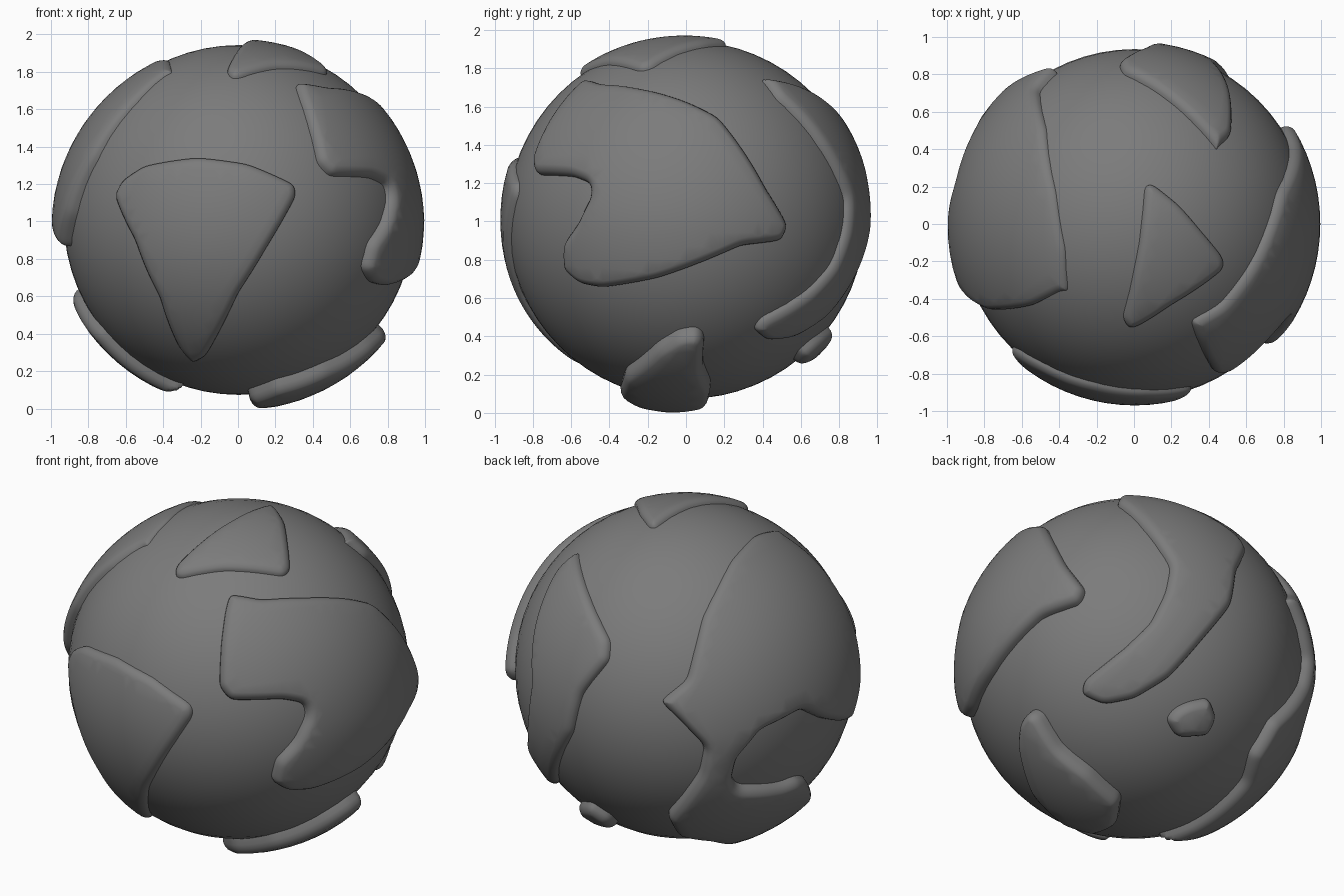
import bpy, bmesh
from math import radians, sin, cos, sqrt
from mathutils import Vector
from mathutils.kdtree import KDTree
from mathutils.geometry import delaunay_2d_cdt

if "Cube" in bpy.data.objects:
    bpy.data.objects.remove(bpy.data.objects["Cube"])

CENTRE = Vector((0.004, 0, 1.008))
R = 0.935
# viewing directions used to sketch the coast lines: azimuth, elevation, height of the centre
VIEWS = {"front": (0, 0, 1.01), "right": (90, 0, 1.01), "top": (0, 90, 0),
         "back_left": (215, 27, 0), "back_right": (142, -32, 0)}

GREY = bpy.data.materials.new("dark_grey")
GREY.diffuse_color = (0.2, 0.2, 0.2, 1)
GREY.use_nodes = True
GREY.node_tree.nodes["Principled BSDF"].inputs["Base Color"].default_value = GREY.diffuse_color


def on_globe(view, u, v):
    """Drop a sketched point onto the globe, as a unit direction."""
    a, e, v0 = VIEWS[view]
    a, e = radians(a), radians(e)
    right = Vector((cos(a), sin(a), 0))
    up = Vector((-sin(e) * sin(a), sin(e) * cos(a), cos(e)))
    v -= v0
    depth = sqrt(max(0, R * R - u * u - v * v))
    return (right * u + up * v + right.cross(up) * depth).normalized()


def smooth_loop(pts, step=0.016, passes=6):
    out = []
    for a, b in zip(pts, pts[1:] + pts[:1]):
        n = max(1, round((b - a).length / step))
        out += [a.lerp(b, i / n).normalized() for i in range(n)]
    for _ in range(passes):
        out = [(out[i - 1] + p * 2 + out[(i + 1) % len(out)]).normalized()
               for i, p in enumerate(out)]
    return out


def finish(name, bm):
    mesh = bpy.data.meshes.new(name)
    bm.to_mesh(mesh)
    bm.free()
    for p in mesh.polygons:
        p.use_smooth = True
    mesh.materials.append(GREY)
    ob = bpy.data.objects.new(name, mesh)
    ob.location = CENTRE
    bpy.context.collection.objects.link(ob)


# even spread of points for the plate interiors
bm = bmesh.new()
bmesh.ops.create_icosphere(bm, subdivisions=5, radius=1)
SPREAD = [v.co.normalized() for v in bm.verts]
bm.free()


def plate(name, height, *sketch, edge=0.065, tilt=0.0):
    """Raised plate with a rounded rim, hugging the globe; tilt thins it towards the top."""
    loop = smooth_loop([on_globe(view, u, v) for view, pts in sketch for u, v in pts])
    n = len(loop)
    kd = KDTree(n)
    for i, p in enumerate(loop):
        kd.insert(p, i)
    kd.balance()
    mid = sum(loop, Vector()).normalized()
    rot = mid.to_track_quat('Z', 'Y')
    inv = rot.inverted()

    def flat(d):
        q = inv @ d
        return Vector((q.x, q.y)) * 2 / (1 + q.z)

    verts = [flat(p) for p in loop]
    area = sum(a.x * b.y - a.y * b.x for a, b in zip(verts, verts[1:] + verts[:1]))
    side = 1 if area > 0 else -1
    # rings that carry the rounded rim
    for off in (0.008, 0.02, 0.036, 0.052):
        for i, p in enumerate(loop):
            inward = p.cross(loop[(i + 1) % n] - loop[i - 1]).normalized() * side
            q = (p + inward * off).normalized()
            if kd.find(q)[2] > off * 0.8:
                verts.append(flat(q))
    low = min(p.dot(mid) for p in loop)
    verts += [flat(d) for d in SPREAD if d.dot(mid) > low and kd.find(d)[2] > edge]
    res = delaunay_2d_cdt(verts, [(i, (i + 1) % n) for i in range(n)], [], 1, 1e-5)
    bm = bmesh.new()
    made = []
    for p in res[0]:
        s = p.length_squared / 4
        d = rot @ Vector((p.x / (1 + s), p.y / (1 + s), (1 - s) / (1 + s)))
        t = min(1, kd.find(d)[2] / edge)
        h = height - tilt * max(0, d.z) + 0.012
        made.append(bm.verts.new(d * (R - 0.012 + h * sqrt(1 - (1 - t) ** 2))))
    for f in res[2]:
        bm.faces.new([made[i] for i in f])
    bmesh.ops.delete(bm, geom=[v for v in bm.verts if not v.link_faces], context='VERTS')
    for f in bm.faces:
        f.normal_update()
        if f.normal.dot(f.calc_center_median()) < 0:
            f.normal_flip()
    finish(name, bm)


# globe
bm = bmesh.new()
bmesh.ops.create_uvsphere(bm, u_segments=64, v_segments=32, radius=R)
finish("globe", bm)

# kite on the front
plate("front_plate", 0.035, ("front", [
    (-.66, 1.14), (-.62, 1.22), (-.5, 1.3), (-.22, 1.345), (.05, 1.31), (.3, 1.2), (.31, 1.14),
    (.15, .86), (0, .62), (-.17, .29), (-.24, .25), (-.31, .32), (-.42, .6), (-.55, .9)]))

# large notched plate on the right
plate("right_plate", 0.057,
      ("right", [(-.58, 1.233), (-.49, 1.196), (-.487, 1.13), (-.555, .99), (-.627, .89),
                 (-.625, .755), (-.54, .68), (-.424, .66), (-.136, .71), (.283, .875),
                 (.49, .9), (.525, .98), (.414, 1.17), (.168, 1.54), (.02, 1.615),
                 (-.24, 1.69)]),
      ("front", [(.45, 1.71), (.295, 1.735), (.32, 1.66), (.365, 1.52), (.415, 1.31),
                 (.48, 1.24)]), tilt=0.025)

# triangle near the top
plate("top_plate", 0.032, ("top", [
    (.05, .21), (.09, .22), (.24, .1), (.36, -.04), (.475, -.18), (.475, -.24), (.4, -.3),
    (.2, -.43), (0, -.555), (-.04, -.555), (-.07, -.5), (-.03, -.35), (.02, -.1), (.04, .08)]))

# large left plate with a bay and a tail curling underneath
plate("left_plate", 0.066,
      ("top", [(-.35, -.37), (-.366, -.134), (-.414, .16), (-.468, .508), (-.505, .71)]),
      ("back_left", [(-.14, -.21), (-.03, -.314), (.103, -.449), (.076, -.584), (-.1, -.8)]),
      ("back_right", [(.62, -.43), (.59, -.58), (.35, -.81), (.13, -.9)]),
      ("front", [(-.35, .15), (-.55, .265), (-.72, .43)]),
      ("back_left", [(.645, -.6), (.6, -.6), (.51, -.638), (.281, -.654), (.25, -.61),
                     (.276, -.503), (.4, -.357), (.616, -.243), (.73, -.29), (.82, -.3)]),
      ("front", [(-.895, .86), (-.862, 1.04), (-.75, 1.333), (-.54, 1.637), (-.385, 1.785)]),
      tilt=0.05)

# winding plate across the back
plate("back_plate", 0.04,
      ("back_left", [(-.584, .65), (-.546, .443), (-.405, .119), (-.412, .01), (-.56, -.17)]),
      ("back_right", [(.5, .37), (.357, .2), (.168, -.016), (-.02, -.135), (-.184, -.172),
                      (-.31, -.12), (-.3, -.043), (-.076, .146), (.06, .28), (.14, .443),
                      (.168, .578), (.03, .77)]),
      ("right", [(.466, 1.64), (.39, 1.745)]))

# curved plate underneath
plate("bottom_plate", 0.083, ("back_right", [
    (-.56, -.2), (-.61, -.26), (-.62, -.378), (-.535, -.638), (-.36, -.8), (-.184, -.85),
    (-.08, -.8), (-.07, -.665), (-.238, -.519), (-.4, -.395), (-.51, -.22)]))

# small island low at the back
plate("back_island", 0.058, ("back_right", [
    (.15, -.24), (.2, -.18), (.27, -.145), (.385, -.12), (.43, -.23), (.385, -.33),
    (.21, -.34)]))
